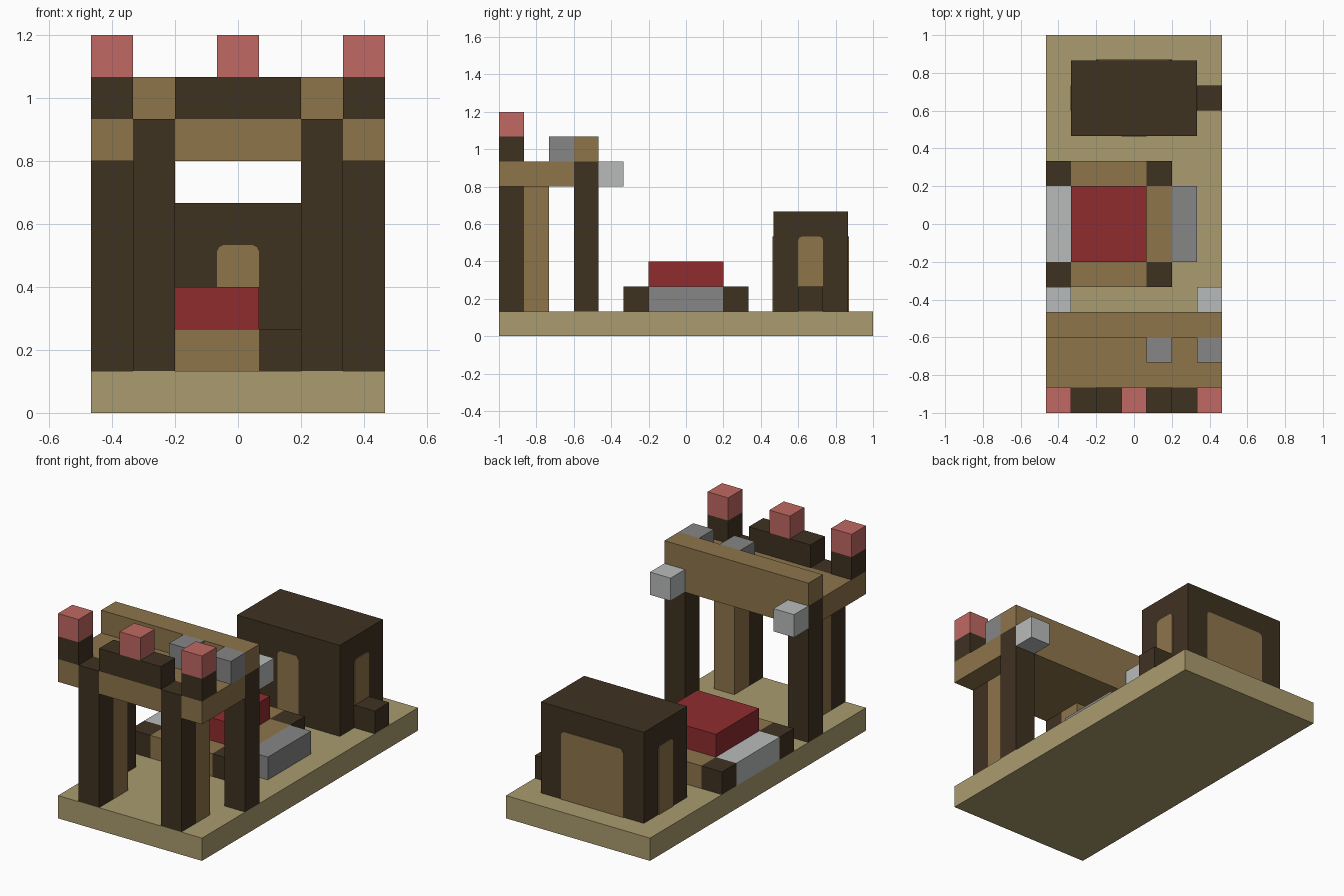
import bpy, bmesh

if "Cube" in bpy.data.objects:
    bpy.data.objects.remove(bpy.data.objects["Cube"], do_unlink=True)

U = 2 / 15          # edge of one building block
X0, Y0 = -3.5, -7.5  # block coordinates of the front corner


def material(name, hex_code):
    rgb = []
    for s in range(0, 6, 2):
        c = int(hex_code[s:s + 2], 16) / 255
        rgb.append(c / 12.92 if c <= 0.04045 else ((c + 0.055) / 1.055) ** 2.4)
    m = bpy.data.materials.new(name)
    m.use_nodes = True
    m.diffuse_color = (*rgb, 1)
    m.node_tree.nodes["Principled BSDF"].inputs["Base Color"].default_value = (*rgb, 1)
    return m


SAND = material("sand", "AA9C6E")
DARK = material("dark_wood", "3F3221")
WOOD = material("light_wood", "8E754B")
PINK = material("pink", "C06862")
RED = material("red", "902C2E")
GREY = material("grey", "868686")
PALE = material("pale_grey", "B9BBBB")


def finish(name, bm, mat):
    bmesh.ops.recalc_face_normals(bm, faces=bm.faces)
    mesh = bpy.data.meshes.new(name)
    bm.to_mesh(mesh)
    bm.free()
    mesh.materials.append(mat)
    obj = bpy.data.objects.new(name, mesh)
    bpy.context.collection.objects.link(obj)
    return obj


def block(name, mat, start, size):
    """Box given by its first block and its block counts."""
    bm = bmesh.new()
    bmesh.ops.create_cube(bm, size=1)
    for v in bm.verts:
        v.co = [(s + o + n * (c + 0.5)) * U
                for s, o, n, c in zip(start, (X0, Y0, 0), size, v.co)]
    return finish(name, bm, mat)


def arch(name, centre, width, along_x, out):
    """Thin door plate with clipped top corners."""
    h, w, c, t = 3 * U, width * U / 2, 0.02, 0.004
    outline = [(-w, 0), (w, 0), (w, h - c), (w - c / 3, h - c / 3), (w - c, h),
               (c - w, h), (c / 3 - w, h - c / 3), (-w, h - c)]
    bm = bmesh.new()
    cx, cy = centre
    pts = [(cx + a, cy, U + b) if along_x else (cx, cy + a, U + b) for a, b in outline]
    face = bm.faces.new([bm.verts.new(p) for p in pts])
    extruded = bmesh.ops.extrude_face_region(bm, geom=[face])["geom"]
    step = (0, out * t, 0) if along_x else (out * t, 0, 0)
    bmesh.ops.translate(bm, vec=step,
                        verts=[g for g in extruded if isinstance(g, bmesh.types.BMVert)])
    return finish(name, bm, WOOD)


block("base", SAND, (0, 0, 0), (7, 15, 1))

# Gate tower: posts, corner rails and merlons on both sides
for side, edge, inner in (("right", 0, 1), ("left", 6, 5)):
    block(f"front_post_{side}", DARK, (inner, 0, 1), (1, 1, 6))
    block(f"front_post_backing_{side}", WOOD, (inner, 1, 1), (1, 1, 5))
    block(f"back_post_{side}", DARK, (edge, 3, 1), (1, 1, 6))
    block(f"corner_rail_{side}", WOOD, (edge, 0, 6), (1, 1, 1))
    block(f"corner_merlon_{side}", DARK, (edge, 0, 7), (1, 1, 1))
    block(f"corner_cap_{side}", PINK, (edge, 0, 8), (1, 1, 1))
    block(f"back_lamp_{side}", PALE, (edge, 4, 6), (1, 1, 1))

# Gate tower: deck, beams and centre cap
block("front_rail", WOOD, (2, 0, 6), (3, 1, 1))
block("front_parapet", DARK, (2, 0, 7), (3, 1, 1))
block("centre_cap", PINK, (3, 0, 8), (1, 1, 1))
block("deck", WOOD, (0, 1, 6), (7, 2, 1))
block("back_beam_lower", WOOD, (1, 3, 6), (5, 1, 1))
block("back_beam_upper", WOOD, (0, 3, 7), (7, 1, 1))
block("deck_stone_inner", GREY, (4, 2, 7), (1, 1, 1))
block("deck_stone_outer", GREY, (6, 2, 7), (1, 1, 1))

# Middle platform with red cushion and side steps
for end, y in (("front", 5), ("back", 9)):
    block(f"platform_edge_{end}", WOOD, (1, y, 1), (3, 1, 1))
    for side, x in (("right", 0), ("left", 4)):
        block(f"platform_corner_{end}_{side}", DARK, (x, y, 1), (1, 1, 1))
block("platform_core", WOOD, (1, 6, 1), (4, 3, 1))
block("cushion", RED, (1, 6, 2), (3, 3, 1))
block("step_right", PALE, (0, 6, 1), (1, 3, 1))
block("step_left", GREY, (5, 6, 1), (1, 3, 1))

# Hut with a door plate on each wall
block("hut", DARK, (1, 11, 1), (5, 3, 4))
block("hut_step", DARK, (6, 12, 1), (1, 1, 1))
arch("front_door", (0, 3.5 * U), 1, True, -1)
arch("back_door", (0, 6.5 * U), 3, True, 1)
arch("left_door", (2.5 * U, 5 * U), 1, False, 1)
arch("right_door", (-2.5 * U, 5 * U), 1, False, -1)
